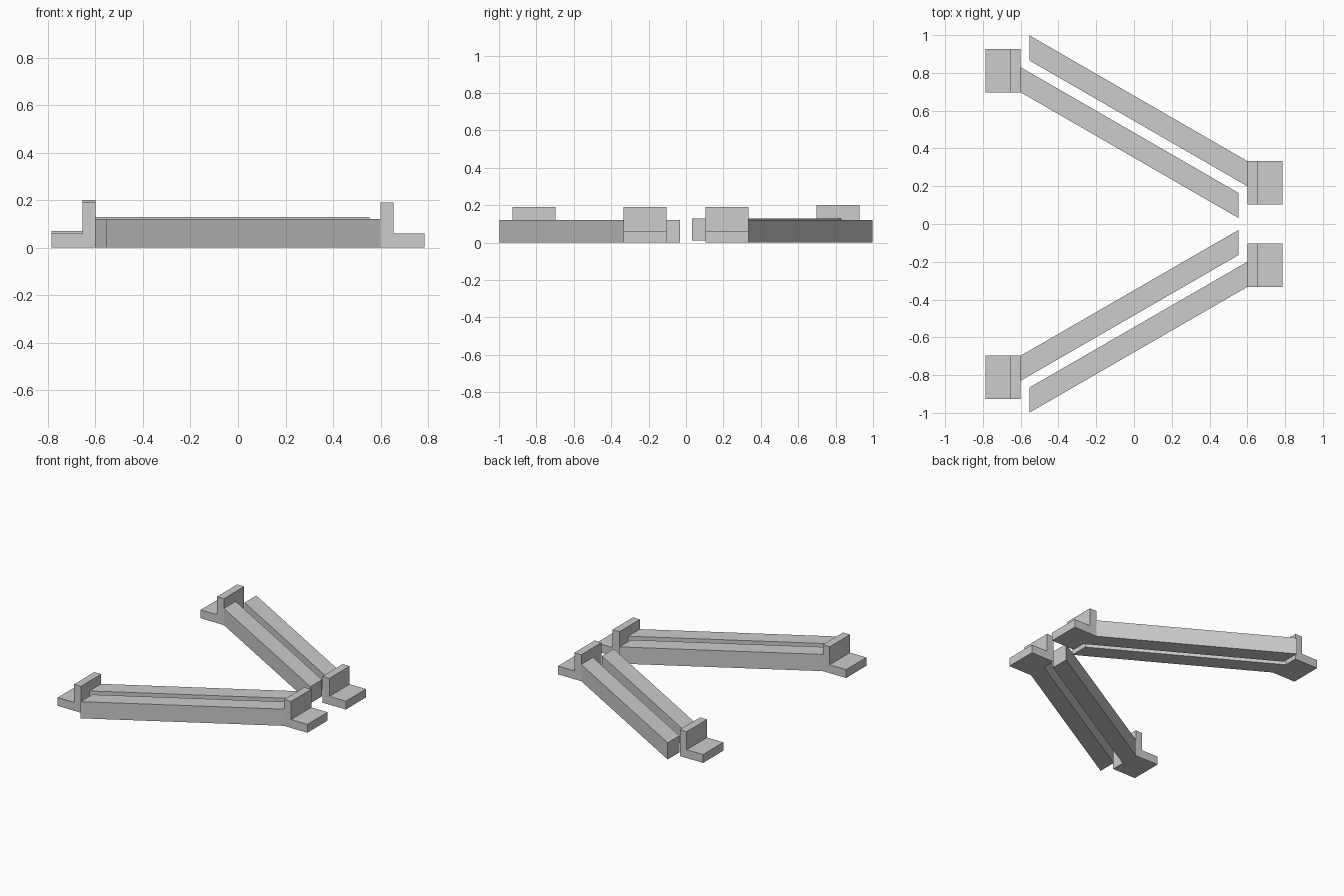
import bpy
import bmesh
from mathutils import Vector

cube = bpy.data.objects.get("Cube")
if cube:
    bpy.data.objects.remove(cube, do_unlink=True)

grey = bpy.data.materials.new("plain grey")
grey.use_nodes = True
colour = (0.605, 0.605, 0.605, 1)
grey.diffuse_color = colour
grey.node_tree.nodes["Principled BSDF"].inputs["Base Color"].default_value = colour


def prism(name, profile, offset):
    """Extrude a flat profile along an offset into a closed solid."""
    bm = bmesh.new()
    face = bm.faces.new([bm.verts.new(p) for p in profile])
    extruded = bmesh.ops.extrude_face_region(bm, geom=[face], use_keep_orig=True)
    moved = [v for v in extruded["geom"] if isinstance(v, bmesh.types.BMVert)]
    bmesh.ops.translate(bm, verts=moved, vec=Vector(offset))
    bmesh.ops.recalc_face_normals(bm, faces=bm.faces)
    mesh = bpy.data.meshes.new(name)
    bm.to_mesh(mesh)
    bm.free()
    mesh.materials.append(grey)
    bpy.context.collection.objects.link(bpy.data.objects.new(name, mesh))


WALL_X, WALL_END, FOOT_END = 0.60, 0.655, 0.785
FOOT_H, BEAM_H, WALL_H = 0.06, 0.12, 0.19
BEAM_W, BRACKET_W, FREE_X = 0.133, 0.23, 0.553
SLOPE = 0.577  # thirty degree slant


def barrier(name, end, side, inner_y, base):
    """Slanted beam with an L bracket; end is the bracket's x side, side its y side."""
    # Beam: plan parallelogram raised to its height
    tip_y = inner_y + end * SLOPE * (WALL_X + FREE_X)
    plan = [(end * WALL_X, inner_y), (end * WALL_X, inner_y + BEAM_W),
            (-end * FREE_X, tip_y + BEAM_W), (-end * FREE_X, tip_y)]
    prism(name + "_beam", [(x, side * y, base) for x, y in plan], (0, 0, BEAM_H))
    # Bracket: L profile swept across its width
    outline = [(WALL_X, 0), (FOOT_END, 0), (FOOT_END, FOOT_H),
               (WALL_END, FOOT_H), (WALL_END, WALL_H), (WALL_X, WALL_H)]
    start = inner_y if end < 0 else inner_y + BEAM_W - BRACKET_W
    prism(name + "_bracket", [(end * x, side * start, base + z) for x, z in outline],
          (0, side * BRACKET_W, 0))


# Two mirrored pairs; one barrier sits slightly higher
for side, label in ((-1, "front"), (1, "back")):
    barrier(label + "_outer", 1, side, 0.2, 0)
    barrier(label + "_inner", -1, side, 0.697, 0.01 if side > 0 else 0)
